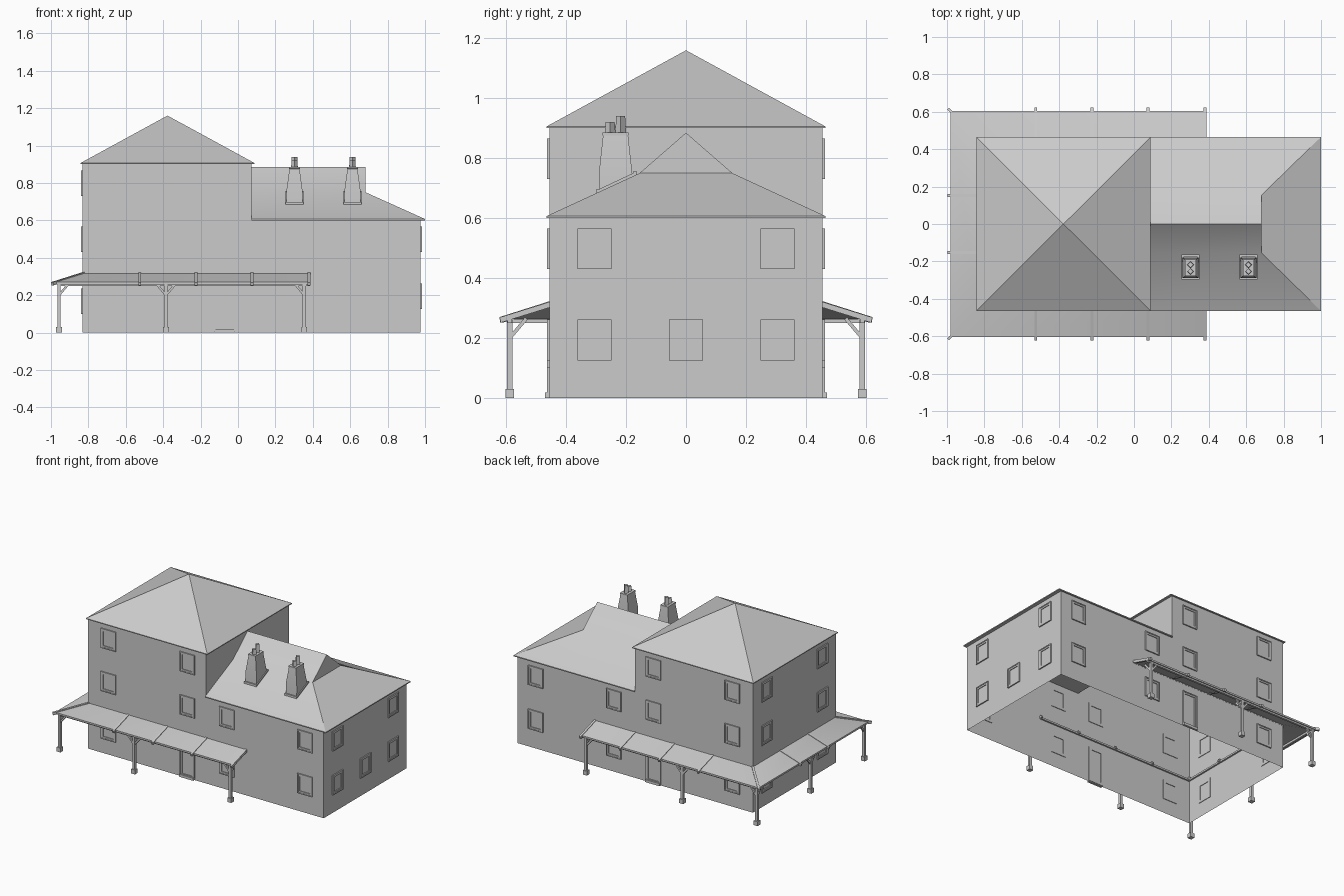
import bpy, bmesh, math
from mathutils import Matrix, Vector

cube = bpy.data.objects.get("Cube")
if cube:
    bpy.data.objects.remove(cube)

mat = bpy.data.materials.new("plain_grey")
mat.use_nodes = True
grey = (0.6, 0.6, 0.6, 1)
mat.diffuse_color = grey
mat.node_tree.nodes["Principled BSDF"].inputs["Base Color"].default_value = grey

LEFT, RIGHT, SIDE = -0.832, 0.977, 0.455   # wall planes
TOWER = 0.073                              # tower's wall above the wing


def finish(name, bm, recalc=True):
    if recalc:
        bmesh.ops.recalc_face_normals(bm, faces=bm.faces)
    me = bpy.data.meshes.new(name)
    bm.to_mesh(me)
    bm.free()
    ob = bpy.data.objects.new(name, me)
    me.materials.append(mat)
    bpy.context.collection.objects.link(ob)
    bpy.ops.object.select_all(action='DESELECT')
    ob.select_set(True)
    bpy.context.view_layer.objects.active = ob
    bpy.ops.object.shade_smooth_by_angle(angle=math.radians(30))
    return ob


def box(bm, x, y, z, mtx=Matrix()):
    """Box from three (low, high) ranges."""
    size = Matrix.Diagonal((x[1] - x[0], y[1] - y[0], z[1] - z[0], 1))
    mid = Matrix.Translation((sum(x) / 2, sum(y) / 2, sum(z) / 2))
    return bmesh.ops.create_cube(bm, size=1, matrix=mtx @ mid @ size)


def bar(bm, p, q, w, h):
    """Square-cut timber from p to q."""
    p, q = Vector(p), Vector(q)
    d = (q - p).normalized()
    side = Vector((0, 0, 1)).cross(d).normalized()
    rot = Matrix((d, side, d.cross(side))).transposed().to_4x4()
    mtx = Matrix.Translation((p + q) / 2) @ rot
    l = (q - p).length / 2
    box(bm, (-l, l), (-w / 2, w / 2), (-h / 2, h / 2), mtx)


def loft(bm, rings, cap_bottom=True, cap_top=True):
    """Join rectangular rings (x0, x1, y0, y1, z) upwards."""
    loops = [[bm.verts.new(v) for v in ((a, c, z), (b, c, z), (b, d, z), (a, d, z))]
             for a, b, c, d, z in rings]
    for lo, hi in zip(loops, loops[1:]):
        for i in range(4):
            j = (i + 1) % 4
            bm.faces.new((lo[i], lo[j], hi[j], hi[i]))
    if cap_bottom:
        bm.faces.new(loops[0][::-1])
    if cap_top:
        bm.faces.new(loops[-1])
    return loops[-1]


# Walls: open shells
bm = bmesh.new()
loft(bm, [(LEFT, RIGHT, -SIDE, SIDE, z) for z in (0, 0.602)], False, False)
finish("lower_walls", bm, False)
bm = bmesh.new()
loft(bm, [(LEFT, TOWER, -SIDE, SIDE, z) for z in (0.602, 0.902)], False, False)
finish("tower_walls", bm, False)

# Pyramid roof on the tower
bm = bmesh.new()
top = loft(bm, [(-0.843, 0.089, -0.465, 0.465, z) for z in (0.9, 0.906)], True, False)
apex = bm.verts.new((-0.377, 0, 1.16))
for i in range(4):
    bm.faces.new((top[i], top[(i + 1) % 4], apex))
finish("tower_roof", bm)

# Wing roof: kinked slopes, hipped end and small upright gable
bm = bmesh.new()
top = loft(bm, [(TOWER, 1.0, -0.465, 0.465, z) for z in (0.6, 0.607)], True, False)
kink = [bm.verts.new((x, y, 0.75)) for x, y in
        ((TOWER, -0.155), (0.682, -0.155), (0.682, 0.155), (TOWER, 0.155))]
ridge = [bm.verts.new((x, 0, 0.885)) for x in (TOWER, 0.682)]
for i in range(4):
    j = (i + 1) % 4
    bm.faces.new((top[i], top[j], kink[j], kink[i]))
bm.faces.new((kink[0], kink[1], ridge[1], ridge[0]))
bm.faces.new((kink[2], kink[3], ridge[0], ridge[1]))
bm.faces.new((kink[1], kink[2], ridge[1]))
bm.faces.new((kink[3], kink[0], ridge[0]))
finish("wing_roof", bm)

# Chimneys with flashing and two pots each
for n, cx in enumerate((0.302, 0.612), 1):
    bm = bmesh.new()
    cy = -0.235
    loft(bm, [(cx - a, cx + a, cy - b, cy + b, z) for a, b, z in
              ((0.042, 0.055, 0.66), (0.042, 0.054, 0.765), (0.027, 0.042, 0.875),
               (0.029, 0.044, 0.876), (0.029, 0.044, 0.886))])
    for y, h in ((-0.253, 0.92), (-0.218, 0.94)):
        bmesh.ops.create_cone(bm, cap_ends=True, segments=4, radius1=0.018, radius2=0.015,
                              depth=h - 0.88, matrix=Matrix.Translation((cx, y, (h + 0.88) / 2)))
    finish(f"chimney_{n}", bm)
    bm = bmesh.new()
    for s in (-1, 1):
        bar(bm, (cx + s * 0.043, -0.295, 0.688), (cx + s * 0.043, -0.165, 0.749), 0.01, 0.012)
    for y, z in ((-0.292, 0.69), (-0.17, 0.747)):
        box(bm, (cx - 0.047, cx + 0.047), (y - 0.006, y + 0.006), (z - 0.008, z + 0.008))
    finish(f"chimney_flashing_{n}", bm)


def wall_matrix(side):
    """Local x along the wall, local -y outwards."""
    place = {"front": ((0, -SIDE, 0), 0), "back": ((0, SIDE, 0), math.pi),
             "right_end": ((RIGHT, 0, 0), math.pi / 2), "left_end": ((LEFT, 0, 0), -math.pi / 2)}
    pos, turn = place[side]
    return Matrix.Translation(pos) @ Matrix.Rotation(turn, 4, 'Z')


def frame(bm, mtx, c, z0, z1, hw=0.057, t=0.012):
    """Raised surround, with a finer raised bead around a pane."""
    for w, out, inset in ((t * 0.6, 0.008, 0), (t, 0.005, t * 0.5)):
        a, b, lo, hi = c - hw + inset, c + hw - inset, z0 + inset, z1 - inset
        y = (-out, 0.004)
        box(bm, (a, a + w), y, (lo, hi), mtx)
        box(bm, (b - w, b), y, (lo, hi), mtx)
        box(bm, (a + w, b - w), y, (lo, lo + w), mtx)
        box(bm, (a + w, b - w), y, (hi - w, hi), mtx)


# Windows and doors
UPPER, MIDDLE, GROUND, PORCH = (0.73, 0.866), (0.43, 0.566), (0.125, 0.262), (0.1, 0.236)
long_side = [(x, UPPER) for x in (-0.675, -0.07)]
long_side += [(x, MIDDLE) for x in (-0.675, -0.07, 0.235, 0.835)]
long_side += [(-0.675, PORCH), (0.235, PORCH), (0.835, GROUND)]
ends = [(s * 0.305, MIDDLE) for s in (-1, 1)]
layout = {"front": long_side, "back": [(-x, z) for x, z in long_side],
          "right_end": ends + [(y, GROUND) for y in (-0.305, 0, 0.305)],
          "left_end": ends + [(s * 0.305, z) for s in (-1, 1) for z in (UPPER, PORCH)]}
for side, windows in layout.items():
    mtx = wall_matrix(side)
    bm = bmesh.new()
    for c, (z0, z1) in windows:
        frame(bm, mtx, c, z0, z1)
    finish(f"{side}_windows", bm)
for side, c in (("front", -0.07), ("back", 0.07)):
    mtx = wall_matrix(side)
    bm = bmesh.new()
    frame(bm, mtx, c, 0.005, 0.25)
    box(bm, (c - 0.055, c + 0.055), (-0.015, 0), (0, 0.018), mtx)
    finish(f"{side}_door", bm)

# Veranda roof: three sloping sides with thickness
bm = bmesh.new()


def u_line(x, y, z):
    return [bm.verts.new(v) for v in ((0.388, -y, z), (x, -y, z), (x, y, z), (0.388, y, z))]


inner, outer = u_line(LEFT, SIDE, 0.317), u_line(-0.982, 0.605, 0.27)
inner_low, outer_low = u_line(LEFT, SIDE, 0.305), u_line(-0.982, 0.605, 0.258)
strips = [inner, outer, outer_low, inner_low]
for a, b in zip(strips, strips[1:] + strips[:1]):
    for i in range(3):
        bm.faces.new((a[i], a[i + 1], b[i + 1], b[i]))
for i in (0, 3):
    bm.faces.new([s[i] for s in strips])
finish("veranda_roof", bm)

# Rafters, ledgers and eave beams
bm = bmesh.new()
for s in (-1, 1):
    for x in (-0.525, -0.225, 0.075, 0.38):
        bar(bm, (x, s * 0.44, 0.316), (x, s * 0.62, 0.26), 0.015, 0.018)
    bar(bm, (-0.815, s * 0.153, 0.316), (-0.994, s * 0.153, 0.26), 0.015, 0.018)
    bar(bm, (-0.82, s * 0.443, 0.316), (-0.993, s * 0.616, 0.261), 0.015, 0.018)
    bar(bm, (LEFT, s * 0.45, 0.306), (0.385, s * 0.45, 0.306), 0.012, 0.012)
    bar(bm, (-0.962, s * 0.588, 0.257), (0.385, s * 0.588, 0.257), 0.014, 0.014)
bar(bm, (-0.827, -SIDE, 0.306), (-0.827, SIDE, 0.306), 0.012, 0.012)
bar(bm, (-0.957, -0.588, 0.257), (-0.957, 0.588, 0.257), 0.014, 0.014)
finish("veranda_rafters", bm)

# Posts with footings and diagonal braces
posts = [(-0.957, 0, ((0, 1), (0, -1), (1, 0)))]
for s in (-1, 1):
    posts += [(-0.957, s * 0.588, ((1, 0), (0, -s))),
              (-0.385, s * 0.588, ((1, 0), (-1, 0), (0, -s))),
              (0.355, s * 0.588, ((-1, 0), (0, -s)))]
for n, (x, y, braces) in enumerate(posts, 1):
    bm = bmesh.new()
    for r, z in ((0.009, (0, 0.262)), (0.015, (0, 0.03))):
        box(bm, (x - r, x + r), (y - r, y + r), z)
    for dx, dy in braces:
        bar(bm, (x, y, 0.2), (x + 0.055 * dx, y + 0.055 * dy, 0.265), 0.012, 0.012)
    finish(f"veranda_post_{n}", bm)
